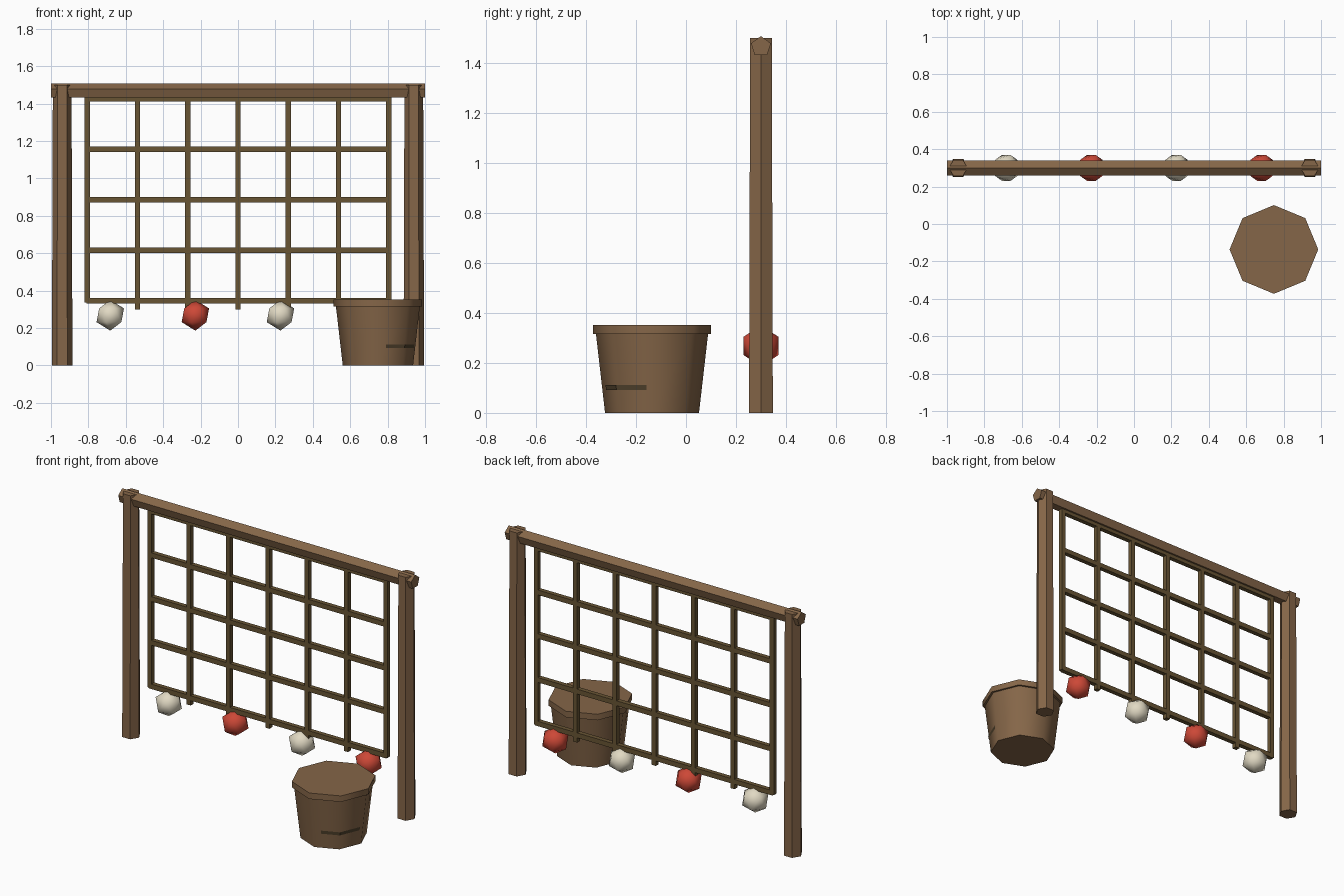
import bpy, bmesh, math
from mathutils import Matrix, Vector

if "Cube" in bpy.data.objects:
    bpy.data.objects.remove(bpy.data.objects["Cube"])

def material(name, rgb):
    m = bpy.data.materials.new(name)
    m.diffuse_color = (*rgb, 1)
    m.use_nodes = True
    m.node_tree.nodes["Principled BSDF"].inputs["Base Color"].default_value = m.diffuse_color
    return m

WOOD = material("brown wood", (0.235, 0.133, 0.065))
ROPE = material("dark rope", (0.138, 0.089, 0.034))
HOOP = material("dark hoop", (0.075, 0.05, 0.024))
RED = material("red float", (0.61, 0.065, 0.038))
CREAM = material("cream float", (0.752, 0.694, 0.546))

def finish(name, bm, mat, smooth=False):
    bmesh.ops.recalc_face_normals(bm, faces=bm.faces)
    me = bpy.data.meshes.new(name)
    bm.to_mesh(me)
    bm.free()
    me.materials.append(mat)
    ob = bpy.data.objects.new(name, me)
    bpy.context.collection.objects.link(ob)
    if smooth:
        bpy.ops.object.select_all(action='DESELECT')
        ob.select_set(True)
        bpy.context.view_layer.objects.active = ob
        bpy.ops.object.shade_smooth_by_angle(angle=math.radians(50))
    return ob

def ring(n, r, z, centre, start=0.0):
    return [Vector((centre[0] + r * math.cos(start + i * math.tau / n),
                    centre[1] + r * math.sin(start + i * math.tau / n), z)) for i in range(n)]

def prism(name, n, r0, r1, z0, z1, centre, mat, smooth=False):
    """Upright tapered prism with its first corner on +x."""
    bm = bmesh.new()
    lo = [bm.verts.new(p) for p in ring(n, r0, z0, centre)]
    hi = [bm.verts.new(p) for p in ring(n, r1, z1, centre)]
    bm.faces.new(lo)
    bm.faces.new(hi)
    for i in range(n):
        j = (i + 1) % n
        bm.faces.new((lo[i], lo[j], hi[j], hi[i]))
    return finish(name, bm, mat, smooth)

def bar(name, centre, size, mat):
    bm = bmesh.new()
    bmesh.ops.create_cube(bm, size=1, matrix=Matrix.Translation(centre) @ Matrix.Diagonal((*size, 1)))
    return finish(name, bm, mat)

Y = 0.30  # plane of the rack

# Hexagonal tapered posts
for side, sx in (("left", -1), ("right", 1)):
    prism(side + "_post", 6, 0.055, 0.05, 0, 1.5, (sx * 0.94, Y), WOOD)

# Pentagonal top beam, ridge upwards
bm = bmesh.new()
ends = []
for x in (-1, 1):
    ends.append([bm.verts.new((x, Y + 0.042 * math.sin(i * math.tau / 5),
                               1.466 + 0.042 * math.cos(i * math.tau / 5))) for i in range(5)])
for e in ends:
    bm.faces.new(e)
for i in range(5):
    j = (i + 1) % 5
    bm.faces.new((ends[0][i], ends[0][j], ends[1][j], ends[1][i]))
finish("top_beam", bm, WOOD)

# Net: seven uprights and five cross ropes
T = 0.028
for i in range(7):
    x = (i - 3) * 0.2685
    low = 0.335 if i in (0, 6) else 0.30
    bar(f"net_upright_{i + 1}", (x, Y, (low + 1.44) / 2), (T, T, 1.44 - low), ROPE)
for i in range(5):
    bar(f"net_cross_rope_{i + 1}", (0, Y, 0.345 + i * 0.27), (1.62, T, T + 0.002), ROPE)

# Floats under the net
for i in range(4):
    bm = bmesh.new()
    bmesh.ops.create_icosphere(bm, subdivisions=1, radius=0.082,
                               matrix=Matrix.Translation((-0.683 + i * 0.455, Y, 0.268)))
    finish(f"float_{i + 1}", bm, RED if i % 2 else CREAM, True)

# Octagonal tub with rim
C = (0.748, -0.136)
prism("tub_body", 8, 0.188, 0.226, 0, 0.33, C, WOOD, True)
prism("tub_rim", 8, 0.237, 0.237, 0.315, 0.352, C, WOOD, True)

# Short piece of hoop showing on the front right of the tub
bm = bmesh.new()
rows = []
for z in (0.092, 0.112):
    p = ring(8, 0.188 + 0.038 * z / 0.33 + 0.003, z, C)
    rows.append([bm.verts.new(v) for v in (p[6].lerp(p[7], 0.3), p[7], p[7].lerp(p[0], 0.85))])
for i in range(2):
    bm.faces.new((rows[0][i], rows[0][i + 1], rows[1][i + 1], rows[1][i]))
finish("tub_hoop", bm, HOOP)
